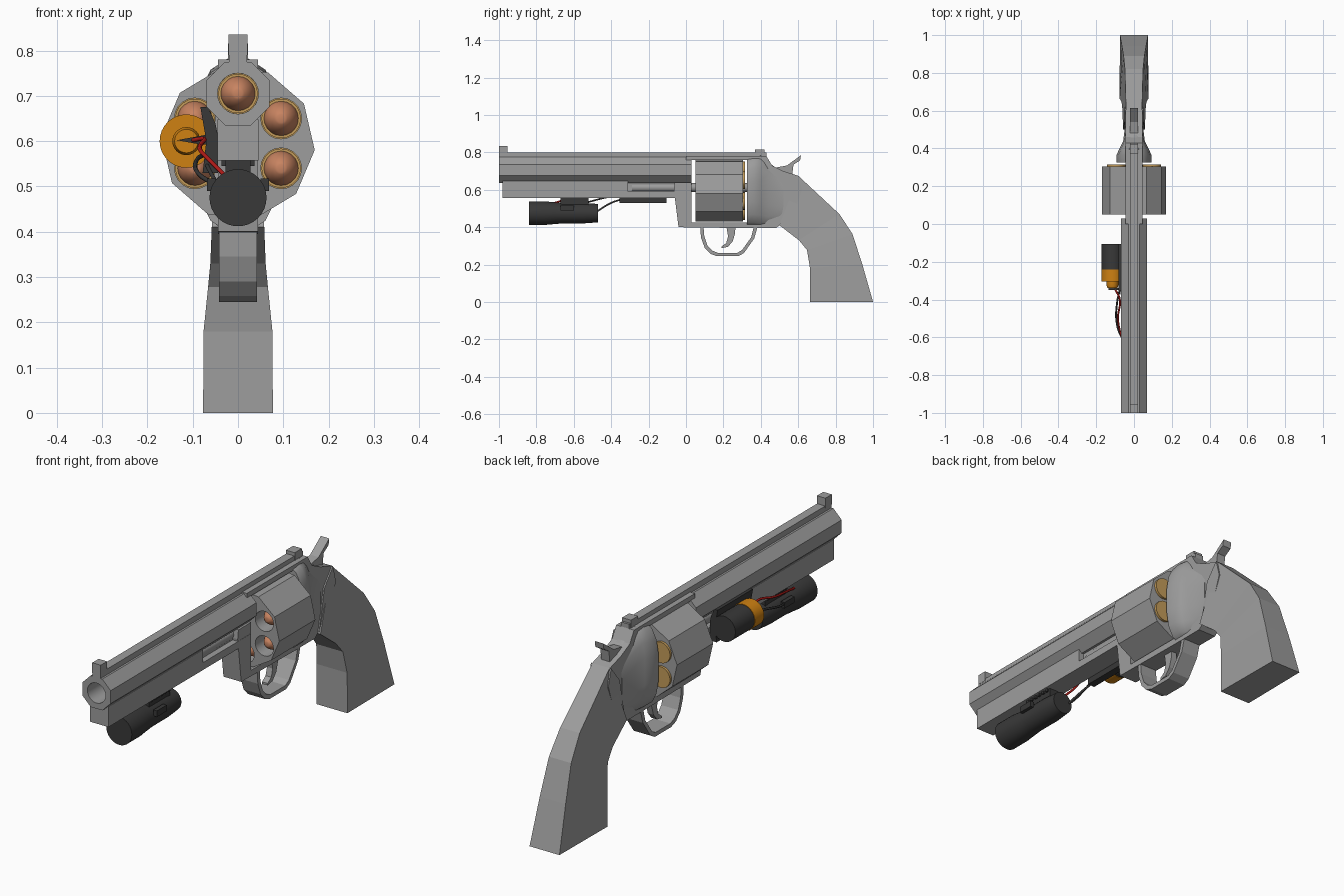
import bpy, bmesh, math
from mathutils import Vector

if "Cube" in bpy.data.objects:
    bpy.data.objects.remove(bpy.data.objects["Cube"])


def material(name, r, g, b):
    m = bpy.data.materials.new(name)
    m.diffuse_color = (r, g, b, 1)
    m.use_nodes = True
    m.node_tree.nodes["Principled BSDF"].inputs["Base Color"].default_value = m.diffuse_color
    return m


STEEL = material("steel grey", .34, .34, .34)
BLACK = material("matte black", .04, .04, .04)
ORANGE = material("orange", .62, .22, .006)
COPPER = material("copper", .58, .23, .12)
BRASS = material("brass", .55, .33, .10)
RED = material("red wire", .5, .012, .01)


def finish(name, bm, mat, smooth=False):
    bmesh.ops.recalc_face_normals(bm, faces=bm.faces[:])
    me = bpy.data.meshes.new(name)
    bm.to_mesh(me)
    bm.free()
    me.materials.append(mat)
    ob = bpy.data.objects.new(name, me)
    bpy.context.collection.objects.link(ob)
    if smooth:
        bpy.ops.object.select_all(action='DESELECT')
        ob.select_set(True)
        bpy.context.view_layer.objects.active = ob
        bpy.ops.object.shade_smooth_by_angle(angle=math.radians(35))
    return ob


def circle(r, cx, cz, n, turn=0.0):
    return [(cx + r * math.cos(turn + math.tau * i / n),
             cz + r * math.sin(turn + math.tau * i / n)) for i in range(n)]


def prism(name, loops, a, b, axis, mat, smooth=False):
    """Extrude an outline (plus hole outlines) from a to b along X or Y."""
    bm = bmesh.new()
    edges = []
    for loop in loops:
        vs = [bm.verts.new((a, p, q) if axis == 'X' else (p, a, q)) for p, q in loop]
        edges += [bm.edges.new((vs[i - 1], vs[i])) for i in range(len(vs))]
    if len(loops) == 1:
        bm.faces.new(vs)
    else:
        bmesh.ops.triangle_fill(bm, edges=edges, use_beauty=True)
    ext = bmesh.ops.extrude_face_region(bm, geom=bm.faces[:], use_keep_orig=True)
    move = Vector((b - a, 0, 0) if axis == 'X' else (0, b - a, 0))
    bmesh.ops.translate(bm, vec=move, verts=[g for g in ext['geom'] if isinstance(g, bmesh.types.BMVert)])
    return finish(name, bm, mat, smooth)


def box(name, x0, x1, y0, y1, z0, z1, mat):
    return prism(name, [[(x0, z0), (x1, z0), (x1, z1), (x0, z1)]], y0, y1, 'Y', mat)


def loft(name, rings, mat, smooth=False):
    bm = bmesh.new()
    rows = [[bm.verts.new(p) for p in ring] for ring in rings]
    n = len(rows[0])
    for r0, r1 in zip(rows, rows[1:]):
        for i in range(n):
            bm.faces.new((r0[i - 1], r0[i], r1[i], r1[i - 1]))
    bm.faces.new(rows[0])
    bm.faces.new(rows[-1])
    return finish(name, bm, mat, smooth)


def lathe(name, prof, cx, cz, mat, n=24):
    return loft(name, [[(x, y, z) for x, z in circle(r, cx, cz, n)] for y, r in prof], mat, True)


def wire(name, pts, mat):
    cu = bpy.data.curves.new(name, 'CURVE')
    cu.dimensions = '3D'
    cu.bevel_depth = .005
    cu.bevel_resolution = 1
    cu.resolution_u = 6
    sp = cu.splines.new('BEZIER')
    sp.bezier_points.add(len(pts) - 1)
    for bp, p in zip(sp.bezier_points, pts):
        bp.co = p
        bp.handle_left_type = bp.handle_right_type = 'AUTO'
    cu.materials.append(mat)
    ob = bpy.data.objects.new(name, cu)
    bpy.context.collection.objects.link(ob)
    bpy.ops.object.select_all(action='DESELECT')
    ob.select_set(True)
    bpy.context.view_layer.objects.active = ob
    bpy.ops.object.convert(target='MESH')


# Octagonal barrel with open bore, top rib and sights
prism("barrel", [circle(.0758, 0, .705, 8, math.pi / 8), circle(.045, 0, .705, 24)], -1, .03, 'Y', STEEL, True)
box("top_rib", -.02, .02, -1, .43, .765, .80, STEEL)
box("front_sight", -.021, .021, -1, -.955, .79, .835, STEEL)
box("rear_sight", -.022, .022, .37, .42, .77, .815, STEEL)

# Under-barrel lug with recess for the ejector rod
box("front_lug", -.045, .045, -.98, -.31, .557, .648, STEEL)
box("rear_lug", -.045, .045, -.31, .02, .557, .59, STEEL)
box("lug_core", -.018, .018, -.31, .02, .59, .645, STEEL)
lathe("ejector_rod", [(-.29, .024), (.33, .024)], 0, .612, STEEL, 12)

# Frame around the cylinder window
prism("frame", [[(-.065, .60), (-.04, .40), (.32, .395), (.48, .395), (.50, .41), (.55, .60), (.60, .675),
                 (.52, .70), (.46, .73), (.43, .78), (0, .78), (0, .758), (.325, .758), (.325, .425),
                 (.03, .425), (.03, .64), (-.06, .64)]], -.044, .044, 'X', STEEL)

# Rounded recoil shield behind the cylinder
rings = []
for y, w, z0, z1 in [(.325, .094, .40, .775), (.365, .094, .40, .782), (.40, .078, .395, .785),
                     (.44, .058, .395, .75), (.52, .048, .41, .69)]:
    mid, half = (z0 + z1) / 2, (z1 - z0) / 2
    rings.append([(math.copysign(abs(math.cos(t)) ** .75, math.cos(t)) * w, y,
                   mid + math.copysign(abs(math.sin(t)) ** .75, math.sin(t)) * half)
                  for t in [math.tau * (i + .5) / 16 for i in range(16)]])
loft("recoil_shield", rings, STEEL, True)

# Ten-sided cylinder with six chambers and cartridges
chambers = circle(.11, 0, .595, 6, math.pi / 6)
prism("cylinder", [circle(.17, 0, .595, 10, math.radians(-5))] + [circle(.045, x, z, 20) for x, z in chambers],
      .05, .305, 'Y', STEEL, True)
for i, (x, z) in enumerate(chambers):
    lathe(f"cartridge_case_{i}", [(.115, .0435), (.304, .0435), (.304, .047), (.316, .047)], x, z, BRASS, 20)
    lathe(f"bullet_{i}", [(.068, .009), (.07, .014), (.08, .024), (.095, .033), (.114, .038), (.12, .038)],
          x, z, COPPER, 20)

# Grip: sections from the frame down to the butt
grip = []
for yf, zf, yb, zb, wf, wb in [(.50, .41, .60, .675, .058, .042), (.604, .33, .82, .47, .061, .048),
                               (.647, .278, .89, .364, .066, .055), (.663, .18, .942, .203, .076, .064),
                               (.663, 0, 1.0, 0, .077, .074)]:
    grip.append([(-wf, yf, zf), (wf, yf, zf), (wb, yb, zb), (-wb, yb, zb)])
loft("grip", grip, STEEL)
prism("grip_shoulder", [[(.50, .41), (.54, .60), (.60, .675), (.62, .60), (.56, .42)]], -.05, .05, 'X', STEEL)

# Hammer, trigger guard, trigger
prism("hammer", [[(.44, .70), (.46, .715), (.54, .73), (.615, .785), (.61, .757), (.575, .735), (.565, .66)]],
      -.021, .021, 'X', STEEL)
prism("trigger_guard", [[(.075, .41), (.08, .345), (.10, .29), (.13, .258), (.165, .245), (.28, .245), (.31, .262),
                         (.365, .34), (.385, .41), (.365, .41), (.348, .345), (.30, .278), (.275, .263), (.17, .263),
                         (.14, .275), (.115, .302), (.098, .35), (.093, .41)]], -.042, .042, 'X', STEEL)
prism("trigger", [[(.215, .41), (.225, .35), (.215, .315), (.19, .297), (.19, .288), (.225, .295), (.25, .325),
                   (.262, .365), (.265, .41)]], -.014, .014, 'X', STEEL)

# Flashlight under the barrel
lathe("flashlight", [(-.84, .063), (-.755, .063), (-.70, .058), (-.66, .055), (-.55, .055), (-.47, .049)],
      0, .475, BLACK, 32)
box("flashlight_mount", -.028, .028, -.67, -.52, .51, .562, BLACK)
for s in (-1, 1):
    box("flashlight_switch", s * .05, s * .068, -.67, -.60, .49, .517, BLACK)
for i in range(6):
    box(f"rail_tooth_{i}", -.036, .036, -.665 + i * .025, -.653 + i * .025, .545, .558, BLACK)

# Laser unit on the left side
prism("laser_plate", [[(-.083, .675), (-.066, .675), (-.05, .64), (-.044, .61), (-.044, .53), (-.078, .53),
                       (-.07, .60)]], -.355, -.105, 'Y', BLACK)
lathe("laser_body", [(-.24, .057), (-.105, .057)], -.114, .6, BLACK, 32)
lathe("laser_head", [(-.305, .059), (-.24, .059)], -.114, .6, ORANGE, 32)
lathe("laser_nozzle", [(-.34, .026), (-.325, .031), (-.30, .031)], -.114, .6, ORANGE)
prism("laser_terminal", [[(-.135, .602), (-.07, .614), (-.058, .592), (-.08, .592)]], -.35, -.34, 'Y', BLACK)

# Wires between laser and flashlight
wire("red_lead", [(-.10, -.345, .602), (-.075, -.40, .605), (-.085, -.50, .585), (-.06, -.62, .555),
                  (-.03, -.72, .525)], RED)
wire("black_lead", [(-.075, -.345, .57), (-.09, -.42, .56), (-.092, -.52, .535), (-.07, -.59, .515),
                    (-.045, -.62, .505)], BLACK)
wire("tail_lead", [(-.07, -.34, .55), (-.06, -.40, .53), (-.035, -.475, .485)], BLACK)
